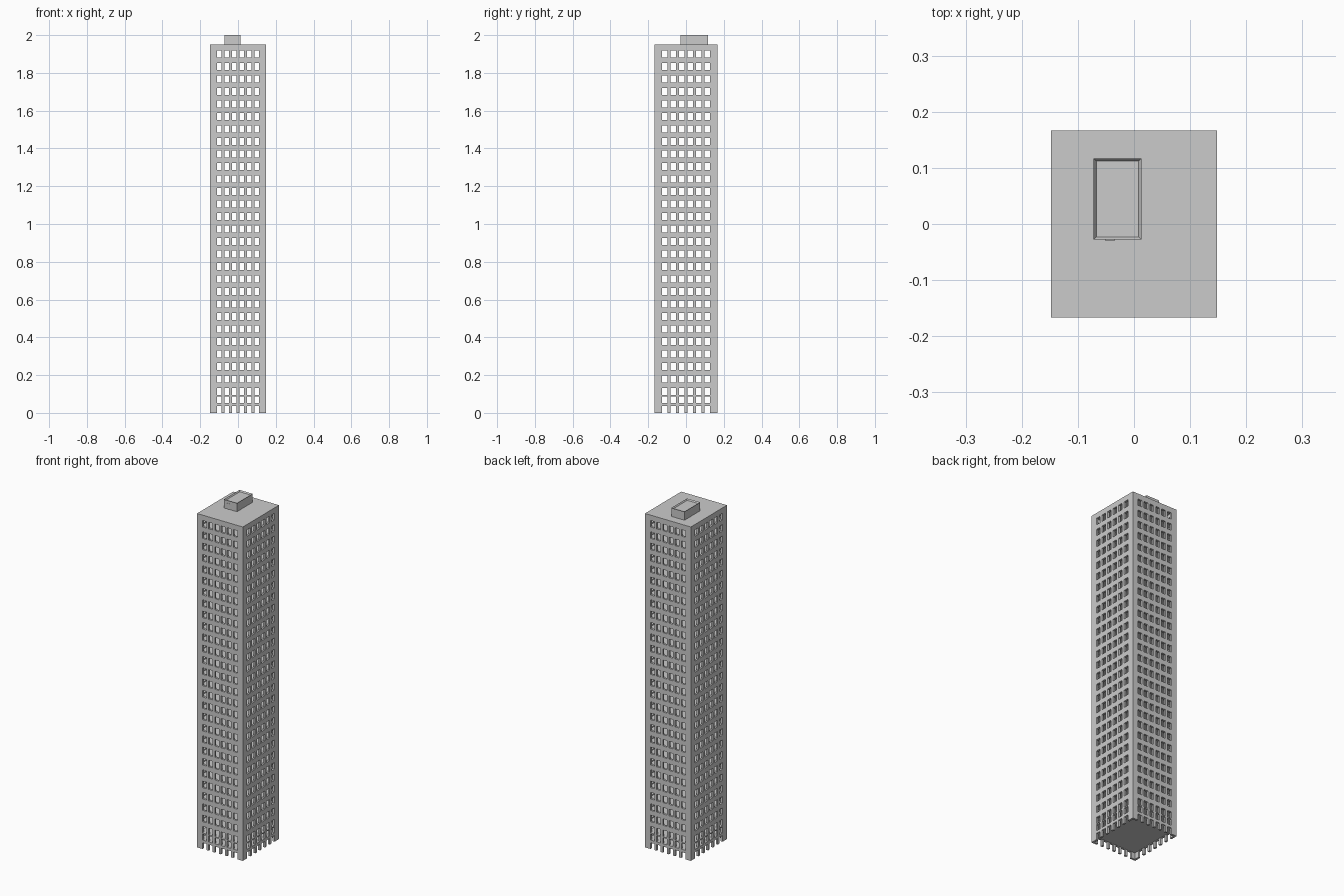
import bpy, bmesh
from mathutils import Vector

if "Cube" in bpy.data.objects:
    bpy.data.objects.remove(bpy.data.objects["Cube"])

HX, HY, TOP = 0.148, 0.167, 1.95
FLOORS, PITCH = 28, 0.0662
THICK = 0.012


def finish(name, bm):
    bmesh.ops.remove_doubles(bm, verts=bm.verts, dist=1e-5)
    bmesh.ops.recalc_face_normals(bm, faces=bm.faces)
    me = bpy.data.meshes.new(name)
    bm.to_mesh(me)
    bm.free()
    ob = bpy.data.objects.new(name, me)
    bpy.context.collection.objects.link(ob)
    return ob


def add_box(bm, x0, x1, y0, y1, z0, z1):
    g = bmesh.ops.create_cube(bm, size=1)
    for v in g["verts"]:
        v.co = Vector(((x0 + x1) / 2 + v.co.x * (x1 - x0),
                       (y0 + y1) / 2 + v.co.y * (y1 - y0),
                       (z0 + z1) / 2 + v.co.z * (z1 - z0)))


def column_cuts(half, pitch, width):
    cuts = [-half]
    for i in range(6):
        c = (i - 2.5) * pitch
        cuts += [c - width / 2, c + width / 2]
    return cuts + [half]


# window heights: open ground arcade, low mezzanine, then regular floors
sills = [0.0, 0.036, 0.052, 0.087]
for i in range(FLOORS):
    c = 1.9 - (FLOORS - 1 - i) * PITCH
    sills += [c - 0.019, c + 0.019]
sills.append(TOP)

# facade: four pierced walls joined at the corners
bm = bmesh.new()
xs, ys = column_cuts(HX, 0.0397, 0.026), column_cuts(HY, 0.0447, 0.029)
sides = [(xs, lambda u, z: (u, -HY, z)), (xs, lambda u, z: (-u, HY, z)),
         (ys, lambda u, z: (HX, u, z)), (ys, lambda u, z: (-HX, -u, z))]
for cuts, put in sides:
    for i in range(len(cuts) - 1):
        for j in range(len(sills) - 1):
            if i % 2 == 1 and j % 2 == 0:
                continue
            a, b, c, d = cuts[i], cuts[i + 1], sills[j], sills[j + 1]
            bm.faces.new([bm.verts.new(put(u, z))
                          for u, z in ((a, c), (b, c), (b, d), (a, d))])
facade = finish("facade", bm)
mod = facade.modifiers.new("wall_thickness", "SOLIDIFY")
mod.thickness = THICK
mod.offset = -1
mod.use_even_offset = True

# floor slabs between the window rows
bm = bmesh.new()
ix, iy = HX - THICK / 2, HY - THICK / 2
for j in range(1, len(sills) - 2, 2):
    mid = (sills[j] + sills[j + 1]) / 2
    t = min(0.008, (sills[j + 1] - sills[j]) / 2 - 0.001)
    if j == 1:
        mid = sills[j] + t + 0.001
    add_box(bm, -ix, ix, -iy, iy, mid - t, mid + t)
finish("floor_slabs", bm)

# roof slab
bm = bmesh.new()
add_box(bm, -HX, HX, -HY, HY, TOP - 0.012, TOP + 0.0005)
finish("roof", bm)

# rooftop stair house with a sunken top and door recess
bm = bmesh.new()
add_box(bm, -0.072, 0.013, -0.028, 0.117, TOP, 2.0)
bm.faces.ensure_lookup_table()
top = max(bm.faces, key=lambda f: f.calc_center_median().z)
bmesh.ops.inset_region(bm, faces=[top], thickness=0.007)
bmesh.ops.translate(bm, verts=top.verts, vec=(0, 0, -0.008))
finish("stair_house", bm)
bm = bmesh.new()
add_box(bm, -0.052, -0.034, -0.0295, -0.027, TOP, TOP + 0.034)
finish("stair_door", bm)
